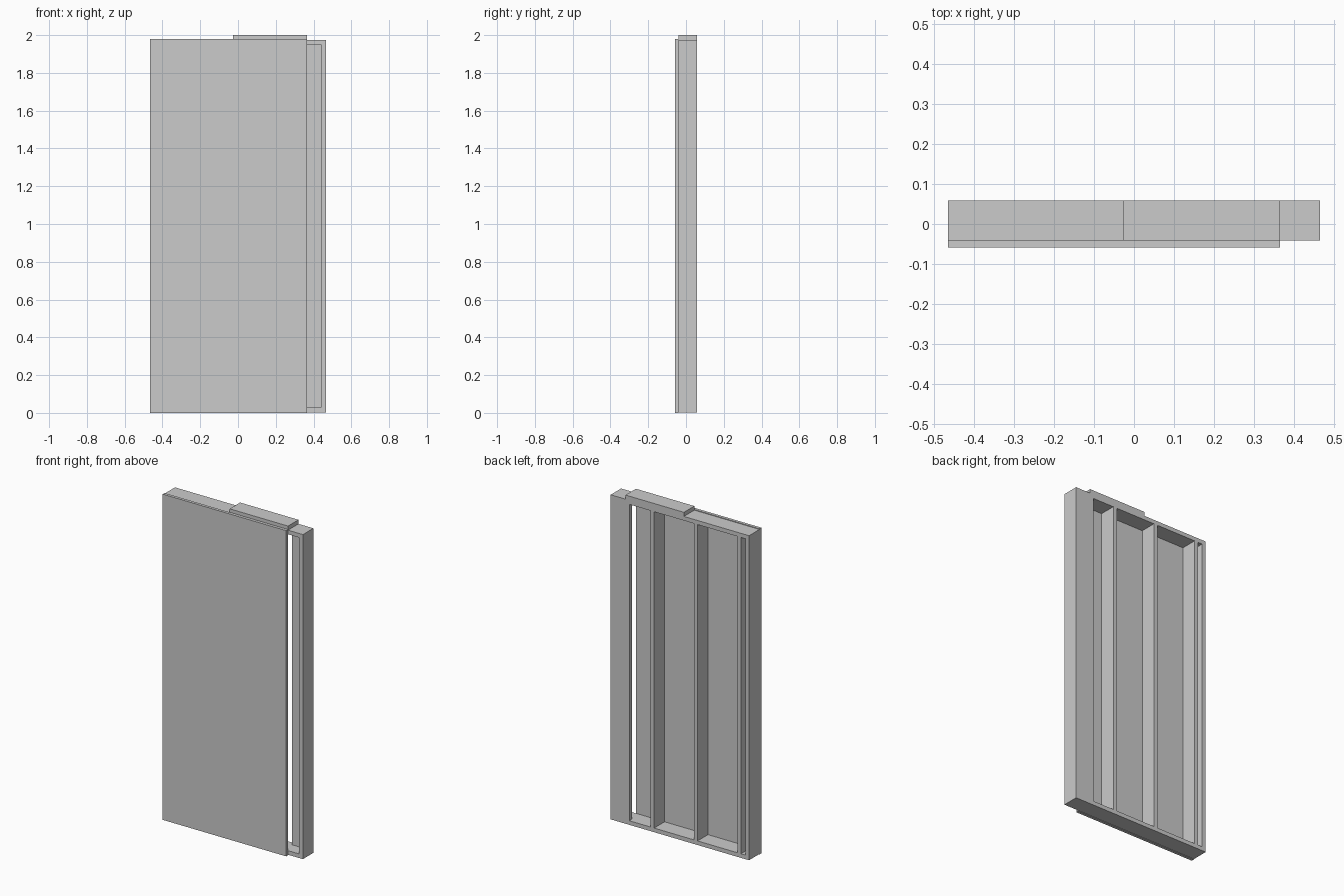
import bpy
import bmesh
from mathutils import Vector

if "Cube" in bpy.data.objects:
    bpy.data.objects.remove(bpy.data.objects["Cube"])


def box(name, x, y, z):
    """Axis-aligned board from its (min, max) extents."""
    bm = bmesh.new()
    bmesh.ops.create_cube(bm, size=1)
    for v in bm.verts:
        v.co = Vector([lo + (c + 0.5) * (hi - lo)
                       for c, (lo, hi) in zip(v.co, (x, y, z))])
    mesh = bpy.data.meshes.new(name)
    bm.to_mesh(mesh)
    bm.free()
    obj = bpy.data.objects.new(name, mesh)
    bpy.context.collection.objects.link(obj)
    return obj


T = 0.025                      # lumber thickness
HALF = 0.465                   # half the wall length
DEPTH = (-0.041, 0.059)        # frame depth
BOTTOM, TOP = 0.003, 1.975     # frame height without the cap plate
STUD_Z = (BOTTOM + T, TOP - T)
BAY = 0.267                    # clear gap between studs

# horizontal plates
box("bottom_plate", (-HALF, HALF), DEPTH, (BOTTOM, BOTTOM + T))
box("top_plate", (-HALF, HALF), DEPTH, (TOP - T, TOP))
box("cap_plate", (-0.027, 0.365), DEPTH, (TOP, 2.0))

# end studs
box("end_stud_right", (HALF - T, HALF), DEPTH, STUD_Z)
box("end_stud_left", (-HALF, -HALF + T), DEPTH, STUD_Z)

# inner studs, evenly spaced from the right end
for i in range(3):
    right = HALF - BAY - i * (BAY + T)
    box(f"inner_stud_{i + 1}", (right - T, right), DEPTH, STUD_Z)

# flat corner stud turned sideways at the back of the right end
box("corner_stud", (HALF - T - 0.1, HALF - T), (DEPTH[1] - T, DEPTH[1]), STUD_Z)

# sheathing board on the front, stopping short of the right end
box("sheathing", (-HALF, 0.365), (-0.059, DEPTH[0]), (0.0, 1.979))
